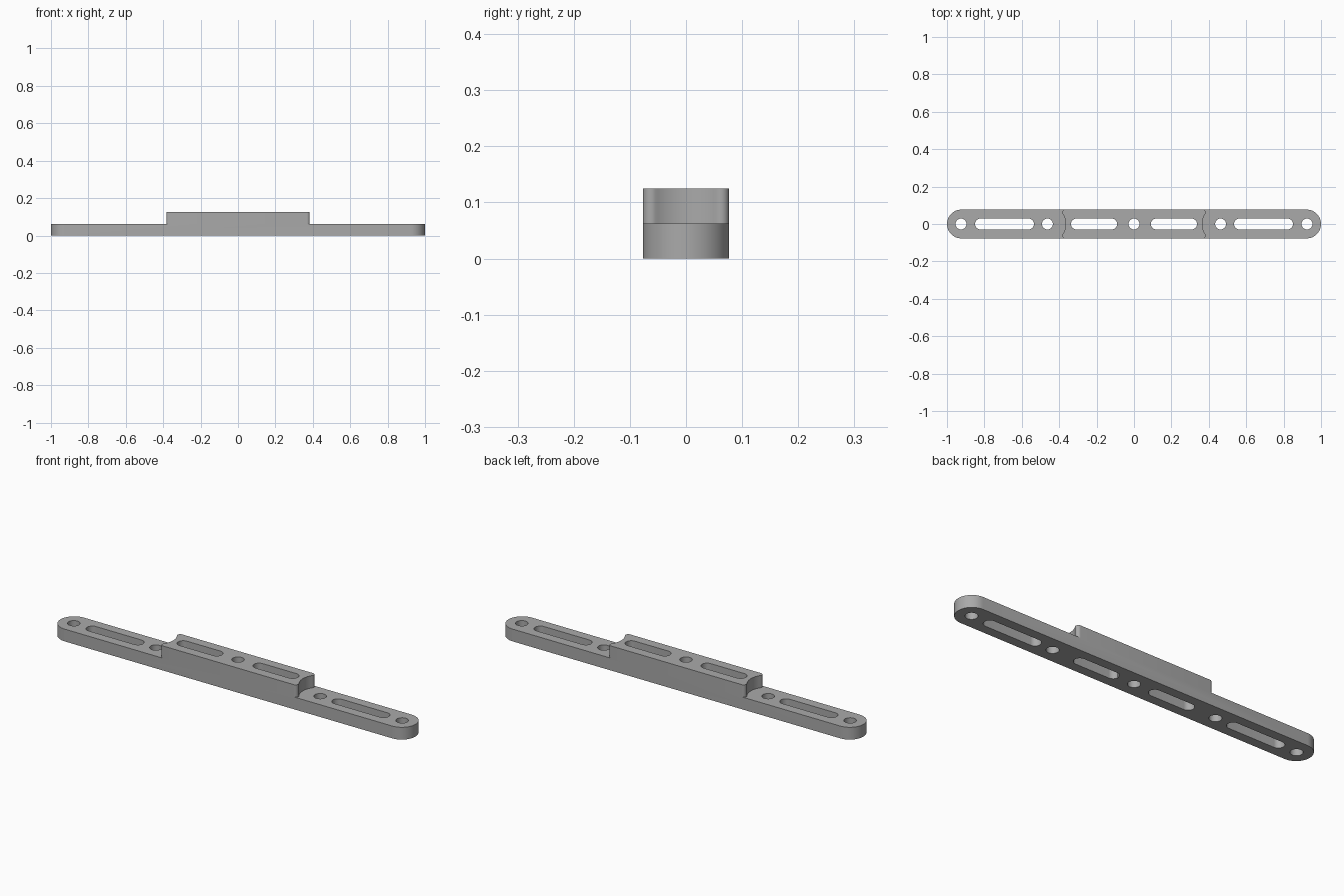
import bpy, bmesh
from math import pi, cos, sin, sqrt, atan2, radians
from mathutils import Vector

if "Cube" in bpy.data.objects:
    bpy.data.objects.remove(bpy.data.objects["Cube"], do_unlink=True)

HALF_W = 0.077      # half width of the bar
STEP, TOP = 0.0625, 0.125
HOLE_R = 0.029
HOLE_X = 0.463      # hole beside the raised block

grey = bpy.data.materials.new("plain grey")
grey.use_nodes = True
colour = (0.4, 0.4, 0.4, 1)
grey.diffuse_color = colour
grey.node_tree.nodes["Principled BSDF"].inputs["Base Color"].default_value = colour


def arc(cx, cy, r, start, end, steps):
    return [(cx + r * cos(start + (end - start) * i / steps),
             cy + r * sin(start + (end - start) * i / steps)) for i in range(steps + 1)]


def stadium(x0, x1, r, steps=24):
    """Outline with round ends; x0 and x1 are the end centres."""
    if x0 == x1:
        return arc(x0, 0, r, 0, 2 * pi, 2 * steps)[:-1]
    return arc(x1, 0, r, -pi / 2, pi / 2, steps) + arc(x0, 0, r, pi / 2, 3 * pi / 2, steps)


def prism(name, outline, z0, z1):
    bm = bmesh.new()
    face = bm.faces.new([bm.verts.new((x, y, z0)) for x, y in outline])
    new = bmesh.ops.extrude_face_region(bm, geom=[face])["geom"]
    bmesh.ops.translate(bm, vec=Vector((0, 0, z1 - z0)),
                        verts=[v for v in new if isinstance(v, bmesh.types.BMVert)])
    bmesh.ops.recalc_face_normals(bm, faces=bm.faces)
    mesh = bpy.data.meshes.new(name)
    bm.to_mesh(mesh)
    bm.free()
    mesh.materials.append(grey)
    obj = bpy.data.objects.new(name, mesh)
    bpy.context.collection.objects.link(obj)
    return obj


# Full-height bar with round ends
bar = prism("slotted_bar", stadium(HALF_W - 1, 1 - HALF_W, HALF_W), 0, TOP)

# Step cutters: hollow arc around the hole, with rounded block corners
hollow, fillet = 0.098, 0.015
fy = HALF_W - fillet
fx = sqrt((hollow + fillet) ** 2 - fy ** 2)
a = atan2(fy, fx)
half = arc(0, 0, hollow, 0, a, 10) + arc(fx, fy, fillet, a + pi, pi / 2, 10)[1:]
half += [(fx, 0.1), (-0.7, 0.1)]
step_outline = [(x, -y) for x, y in reversed(half[1:])] + half
cutters = [prism("step_cutter", [(s * (HOLE_X - x), y) for x, y in step_outline], STEP, 0.2)
           for s in (-1, 1)]

# Round holes and long slots, mirrored left and right
openings = [(0, 0)]
for x0, x1 in [(HOLE_X, HOLE_X), (0.925, 0.925), (0.119, 0.308), (0.564, 0.821)]:
    openings += [(x0, x1), (-x1, -x0)]
cutters += [prism("opening_cutter", stadium(x0, x1, HOLE_R), -0.1, 0.2) for x0, x1 in openings]

# Cut everything out of the bar
bpy.ops.object.select_all(action='DESELECT')
bpy.context.view_layer.objects.active = bar
bar.select_set(True)
for cutter in cutters:
    cutter.hide_render = True
    mod = bar.modifiers.new("cut", 'BOOLEAN')
    mod.operation = 'DIFFERENCE'
    mod.solver = 'EXACT'
    mod.object = cutter
    bpy.ops.object.modifier_apply(modifier=mod.name)
    bpy.data.objects.remove(cutter, do_unlink=True)

bpy.ops.object.shade_smooth_by_angle(angle=radians(30))
